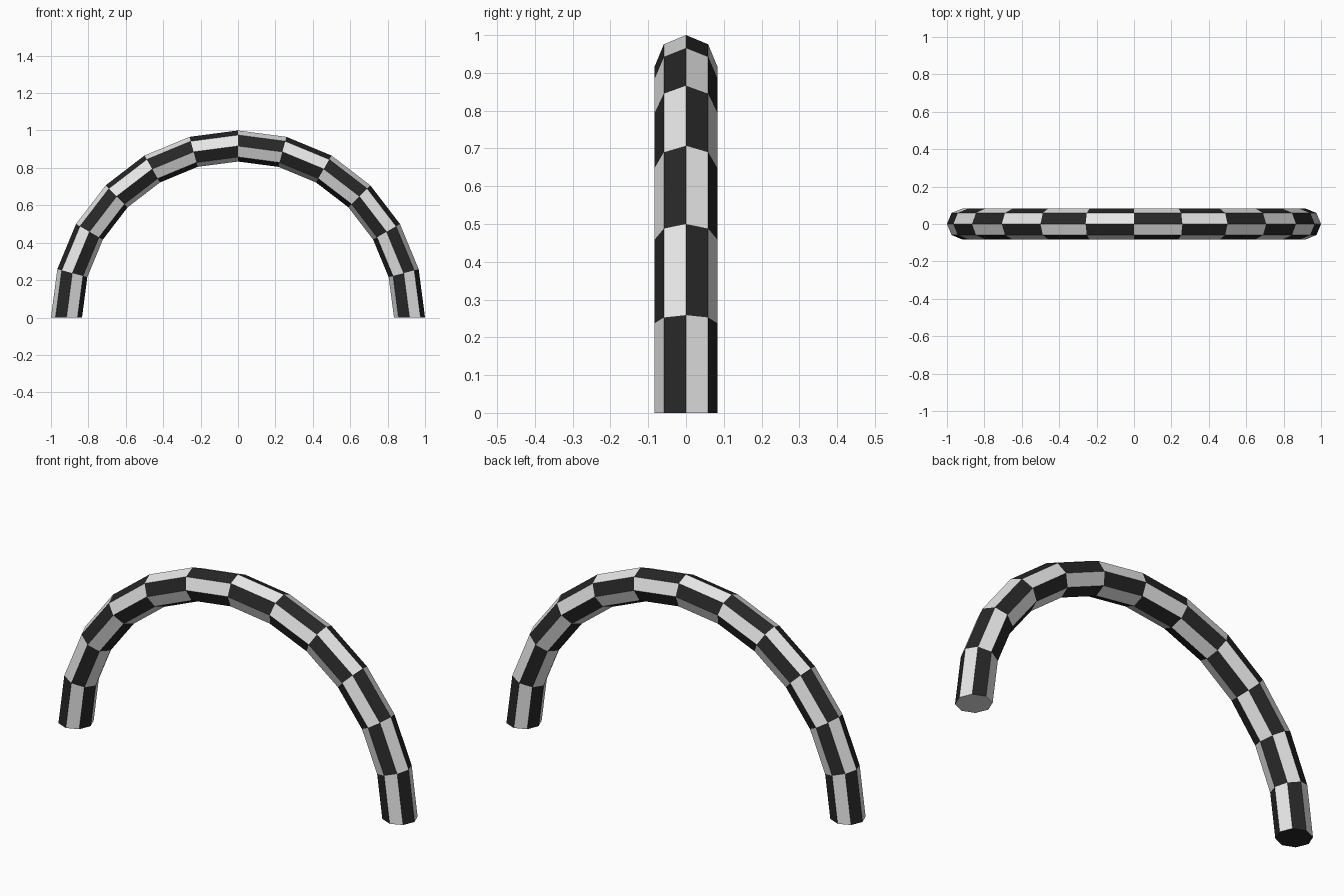
import bpy, bmesh
from math import sin, cos, pi

if "Cube" in bpy.data.objects:
    bpy.data.objects.remove(bpy.data.objects["Cube"])

SEGMENTS, SIDES = 12, 8          # steps along the arch, sides of the tube
TUBE = 0.083                     # tube radius
RADIUS = 1.0 - TUBE              # arch centreline radius


def material(name, value):
    mat = bpy.data.materials.new(name)
    mat.diffuse_color = (value, value, value, 1)
    mat.use_nodes = True
    mat.node_tree.nodes["Principled BSDF"].inputs["Base Color"].default_value = mat.diffuse_color
    return mat


bm = bmesh.new()

# octagonal rings swept from the right foot to the left foot
rings = []
for s in range(SEGMENTS + 1):
    a = pi * s / SEGMENTS
    ring = []
    for k in range(SIDES):
        b = 2 * pi * k / SIDES
        r = RADIUS + TUBE * cos(b)
        ring.append(bm.verts.new((r * cos(a), -TUBE * sin(b), r * sin(a))))
    rings.append(ring)

# checkered tube faces: dark where segment + side is even
for s in range(SEGMENTS):
    for k in range(SIDES):
        n = (k + 1) % SIDES
        face = bm.faces.new((rings[s][k], rings[s][n], rings[s + 1][n], rings[s + 1][k]))
        face.material_index = (s + k + 1) % 2

# flat feet: right one light, left one dark
bm.faces.new(rings[0]).material_index = 0
bm.faces.new(rings[-1]).material_index = 1
bmesh.ops.recalc_face_normals(bm, faces=bm.faces)

mesh = bpy.data.meshes.new("checkered_arch")
bm.to_mesh(mesh)
bm.free()
mesh.materials.append(material("light_grey", 0.8))
mesh.materials.append(material("near_black", 0.02))
bpy.context.collection.objects.link(bpy.data.objects.new("checkered_arch", mesh))
